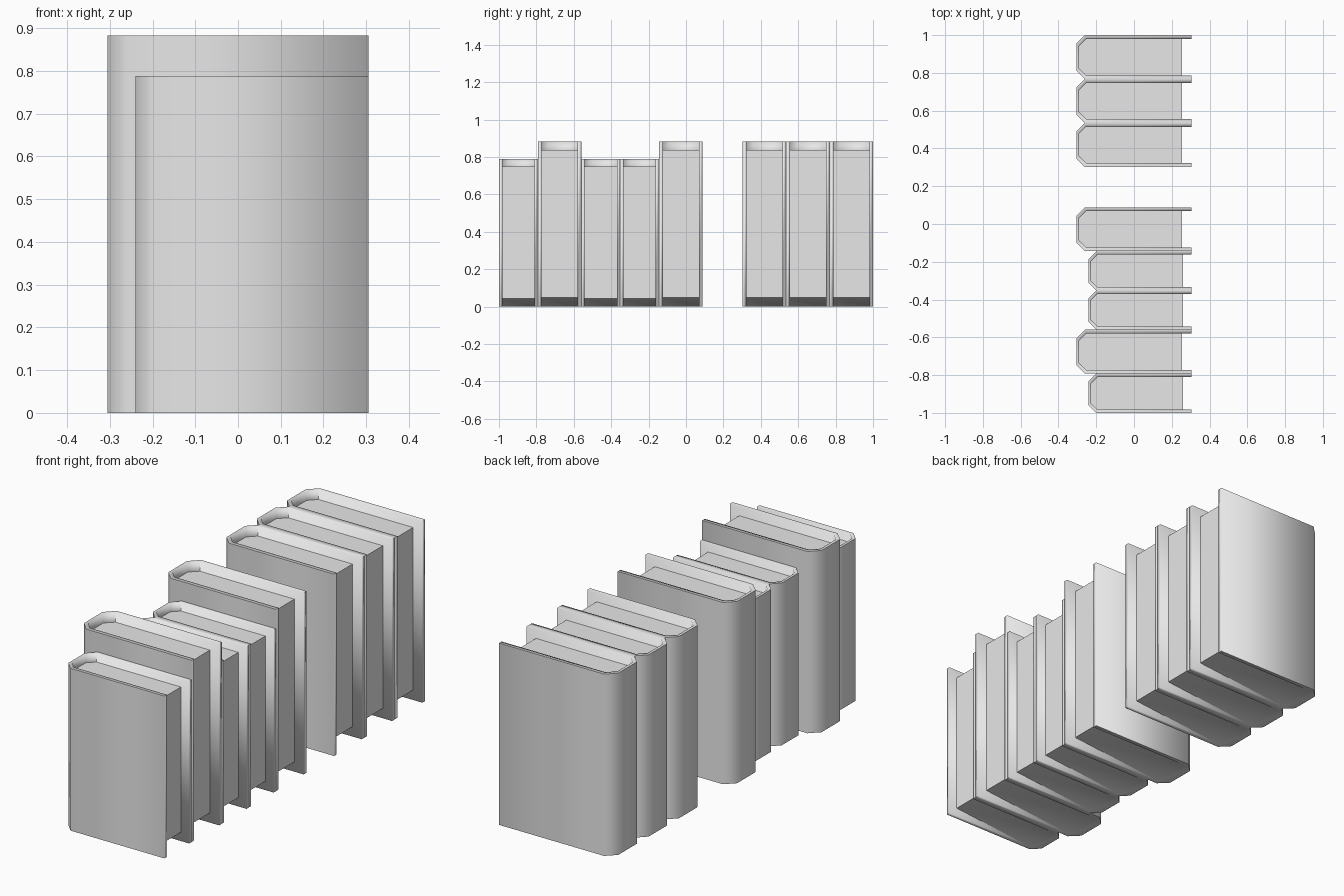
import bpy
import bmesh

if "Cube" in bpy.data.objects:
    bpy.data.objects.remove(bpy.data.objects["Cube"], do_unlink=True)

# Single plain material
grey = bpy.data.materials.new("light_grey")
grey.use_nodes = True
grey.diffuse_color = (0.8, 0.8, 0.8, 1)
grey.node_tree.nodes["Principled BSDF"].inputs["Base Color"].default_value = (0.8, 0.8, 0.8, 1)

# Full-size book dimensions
FRONT = 0.305
DEPTH, WIDTH, HEIGHT = 0.61, 0.2326, 0.883
BOARD, SPINE, CHAMFER = 0.02, 0.014, 0.045
RECESS, PAGE_LOW, PAGE_TOP = 0.05, 0.048, 0.838


def profile(front, back, half, chamfer):
    """Open U outline running from one front edge round the spine to the other."""
    side = [(front, -half), (back + chamfer, -half), (back, -half + chamfer)]
    return side + [(x, -y) for x, y in reversed(side)]


def build_book(name, start, scale):
    bm = bmesh.new()
    half = WIDTH / 2

    def ring(points, z):
        return [bm.verts.new((FRONT + (x - FRONT) * scale,
                              start + (y + half) * scale, z * scale)) for x, y in points]

    outline = profile(FRONT, FRONT - DEPTH, half, CHAMFER)
    inside = profile(FRONT, FRONT - DEPTH + SPINE, half - BOARD, CHAMFER - 0.007)
    o0, o1 = ring(outline, 0), ring(outline, HEIGHT)
    i0, i1 = ring(inside, 0), ring(inside, HEIGHT)
    mid = ring(inside[1:5], PAGE_TOP)
    edge = [(FRONT - RECESS, -half + BOARD), (FRONT - RECESS, half - BOARD)]
    low, high = ring(edge, PAGE_LOW), ring(edge, PAGE_TOP)

    def face(*verts, smooth=True):
        f = bm.faces.new(verts)
        f.smooth = smooth

    # Cover: outer shell, rims and inner walls
    for a in range(5):
        b = a + 1
        face(o0[b], o0[a], o1[a], o1[b])
        face(i1[a], i1[b], o1[b], o1[a])
        face(o0[a], o0[b], i0[b], i0[a])
        if a in (0, 4):
            face(i0[a], i0[b], i1[b], i1[a])
        else:
            face(mid[a - 1], mid[a], i1[b], i1[a])
    face(o0[0], i0[0], i1[0], o1[0])
    face(i0[5], o0[5], o1[5], i1[5])

    # Page block with its gently sloping underside
    face(*reversed([high[0], *mid, high[1]]), smooth=False)
    face(low[0], low[1], high[1], high[0], smooth=False)
    face(low[0], i0[1], i0[4], low[1])
    face(i0[1], i0[2], i0[3], i0[4])

    # Keep the outer top and bottom borders crisp
    for loop in (o0, o1):
        for a, b in zip(loop, loop[1:]):
            bm.edges.get((a, b)).smooth = False
    for o, i in ((o0, i0), (o1, i1)):
        for k in (0, 5):
            bm.edges.get((o[k], i[k])).smooth = False

    mesh = bpy.data.meshes.new(name)
    bm.to_mesh(mesh)
    bm.free()
    mesh.materials.append(grey)
    bpy.context.collection.objects.link(bpy.data.objects.new(name, mesh))
    return start + WIDTH * scale


# Two groups of books standing in a row
SMALL = 0.893
groups = {"front_book": (-1.0, [SMALL, 1, SMALL, SMALL, 1]),
          "back_book": (1 - 3 * WIDTH, [1, 1, 1])}
for label, (y, sizes) in groups.items():
    for n, size in enumerate(sizes, 1):
        y = build_book(f"{label}_{n}", y, size)
